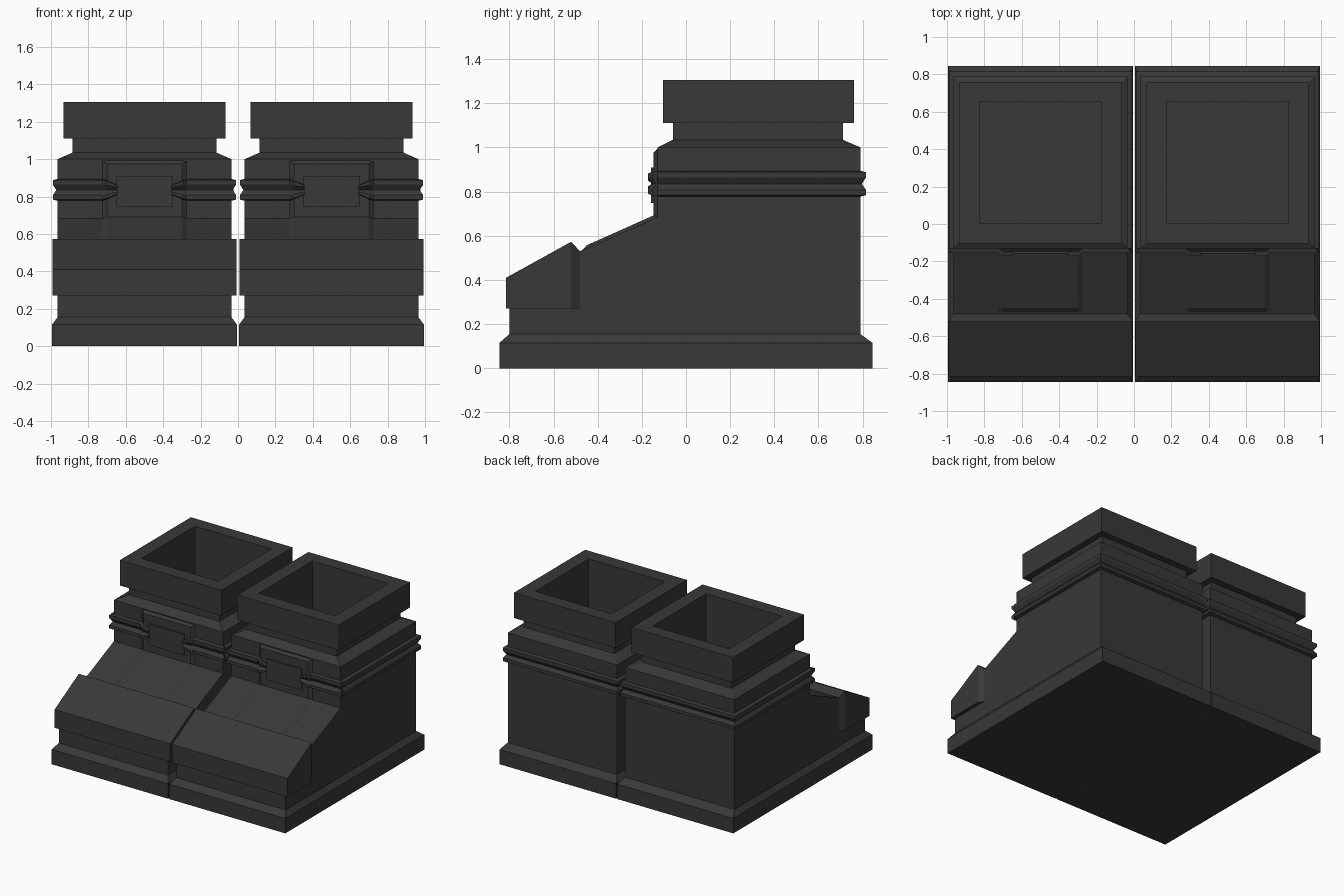
import bpy, bmesh

if "Cube" in bpy.data.objects:
    bpy.data.objects.remove(bpy.data.objects["Cube"])

mat = bpy.data.materials.new("charcoal grey")
mat.diffuse_color = (0.04, 0.04, 0.04, 1)
mat.use_nodes = True
mat.node_tree.nodes["Principled BSDF"].inputs["Base Color"].default_value = mat.diffuse_color


def loft(name, sections, cx):
    """Skin a list of equal-length closed sections, cap both ends, shift to cx."""
    bm = bmesh.new()
    rings = [[bm.verts.new((x + cx, y, z)) for x, y, z in s] for s in sections]
    n = len(rings[0])
    for a, b in zip(rings, rings[1:]):
        for i in range(n):
            j = (i + 1) % n
            bm.faces.new((a[i], a[j], b[j], b[i]))
    bm.faces.new(rings[0][::-1])
    bm.faces.new(rings[-1])
    bmesh.ops.remove_doubles(bm, verts=bm.verts, dist=0.0002)
    bmesh.ops.recalc_face_normals(bm, faces=bm.faces)
    me = bpy.data.meshes.new(name)
    bm.to_mesh(me)
    bm.free()
    me.materials.append(mat)
    ob = bpy.data.objects.new(name, me)
    bpy.context.collection.objects.link(ob)


def rect(hx, y0, y1, z):
    return [(-hx, y0, z), (hx, y0, z), (hx, y1, z), (-hx, y1, z)]


def at_x(x, profile):
    return [(x, y, z) for y, z in profile]


# Double moulding profile: (outward offset, z)
BAND = [(0, .778), (.025, .784), (.025, .808), (.006, .835),
        (.025, .864), (.025, .888), (0, .894)]
WALL = -.13


def build_unit(cx, side):
    # plinth with sloped top edge
    loft("plinth_" + side, [rect(.495, -.845, .845, 0), rect(.495, -.845, .845, .115),
                            rect(.465, -.80, .79, .155)], cx)

    # main body with sloping front
    body = [(-.8, .14), (-.8, .35), (-.48, .53), (WALL, .683),
            (WALL, .72), (.79, .72), (.79, .14)]
    loft("body_" + side, [at_x(-.465, body), at_x(.465, body)], cx)

    # upper wall, neck, cap and square well
    loft("chimney_" + side, [
        rect(.465, WALL, .79, .70), rect(.465, WALL, .79, 1.0),
        rect(.385, -.06, .71, 1.035), rect(.385, -.06, .71, 1.11),
        rect(.433, -.105, .76, 1.11), rect(.433, -.105, .76, 1.305),
        rect(.325, .005, .655, 1.305), rect(.325, .005, .655, .73)], cx)

    # sloped front slab, its rear corners chamfered into the body
    front = [(-.815, .27), (-.815, .41), (-.52, .573)]
    inner = at_x(.465, front + [(-.48, .53), (-.48, .27)])
    outer = at_x(.492, front + [(-.52, .573), (-.52, .27)])
    outer[4] = (.492, -.52, .27)
    flip = lambda s: [(-x, y, z) for x, y, z in s]
    loft("front_slab_" + side, [flip(outer), flip(inner), inner, outer], cx)

    # thin raised panel running up the slope and wall
    low = [(-.475, .53), (-.455, .541), (WALL, .683), (WALL, .99),
           (-.11, 1.0), (-.11, .65), (-.44, .5)]
    high = [(-.475, .53), (-.45, .557), (-.148, .692), (-.148, .975),
            (-.12, 1.003), (-.11, .65), (-.44, .5)]
    loft("raised_panel_" + side, [at_x(-.225, low), at_x(-.2, high),
                                  at_x(.2, high), at_x(.225, low)], cx)

    # double moulding round sides and back
    loft("moulding_" + side, [rect(.465 + o, WALL, .79 + o, z) for o, z in BAND], cx)

    # front mouldings, stepping over the panel and pinching toward the plaque
    for s, tag in ((-1, "a"), (1, "b")):
        secs = []
        for x, base, pinch in ((None, WALL, 1), (.225, WALL, 1),
                               (.205, -.146, .9), (.145, -.146, .45)):
            secs.append([(s * ((.465 + o) if x is None else x),
                          base - o, .838 + (z - .838) * pinch) for o, z in BAND]
                        + [(s * (.465 if x is None else x), -.10, z) for z in (.87, .80)])
        loft(f"front_moulding_{tag}_{side}", secs, cx)

    # plaque
    loft("plaque_" + side, [rect(.15, -.158, -.11, .748), rect(.15, -.158, -.11, .91)], cx)


build_unit(-.5, "left")
build_unit(.5, "right")
